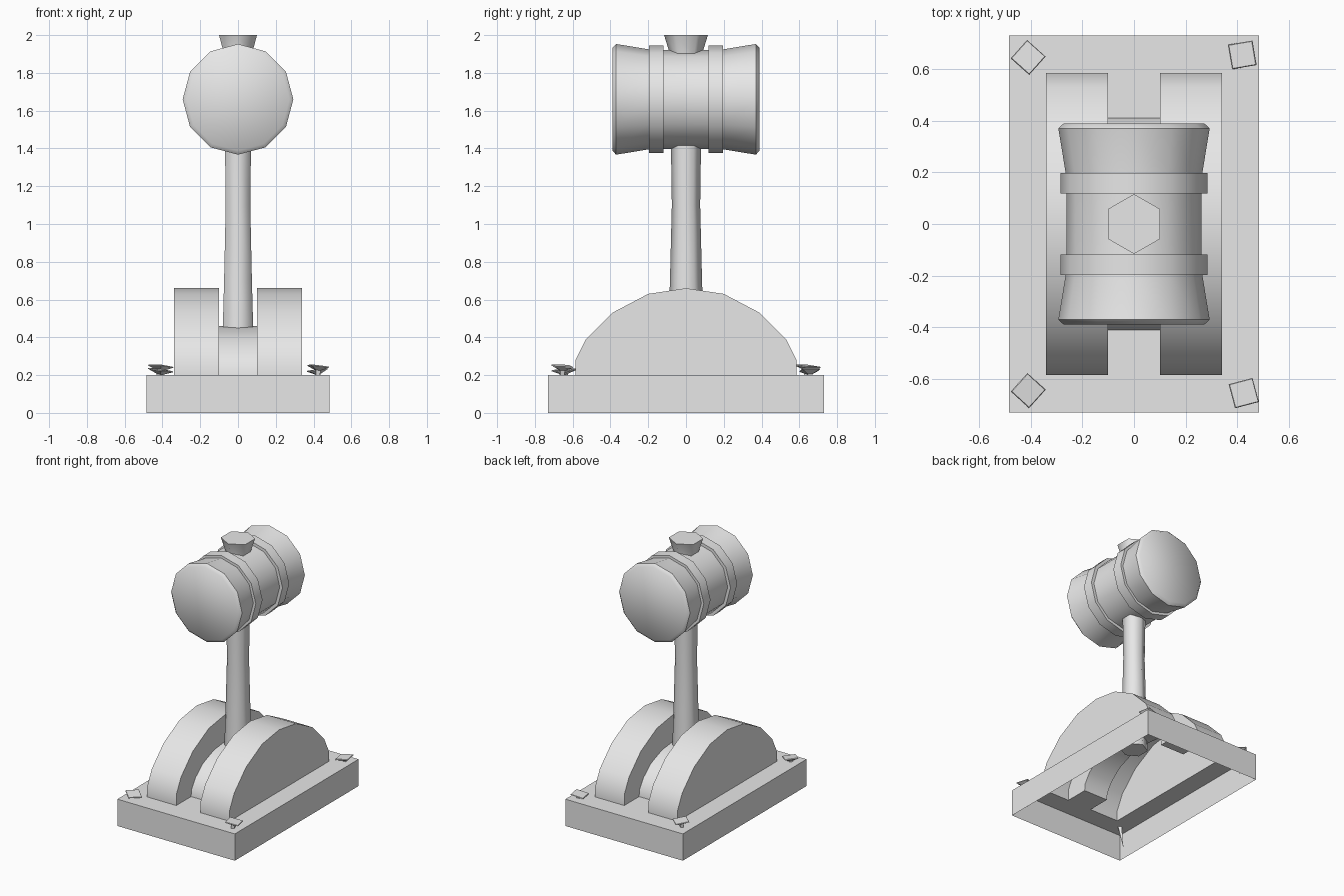
import bpy
import bmesh
from math import pi, radians, sin, cos
from mathutils import Matrix, Euler

old = bpy.data.objects.get("Cube")
if old:
    bpy.data.objects.remove(old, do_unlink=True)

GREY = (0.8, 0.8, 0.8, 1.0)
grey = bpy.data.materials.new("plain_grey")
grey.use_nodes = True
grey.diffuse_color = GREY
grey.node_tree.nodes["Principled BSDF"].inputs["Base Color"].default_value = GREY


def finish(bm, name, angle=None, matrix=None, weld=True):
    """Turn a bmesh into a named object with the grey material."""
    if weld:
        bmesh.ops.remove_doubles(bm, verts=bm.verts, dist=0.0001)
    bmesh.ops.recalc_face_normals(bm, faces=bm.faces)
    mesh = bpy.data.meshes.new(name)
    bm.to_mesh(mesh)
    bm.free()
    mesh.materials.append(grey)
    obj = bpy.data.objects.new(name, mesh)
    bpy.context.collection.objects.link(obj)
    if matrix:
        obj.matrix_world = matrix
    if angle:
        bpy.ops.object.select_all(action="DESELECT")
        obj.select_set(True)
        bpy.context.view_layer.objects.active = obj
        bpy.ops.object.shade_smooth_by_angle(angle=radians(angle))
    return obj


def face(bm, points):
    return bm.faces.new([bm.verts.new(p) for p in points])


def lathe(name, profile, sides, angle, matrix=None):
    """Spin (radius, height) pairs round z, with a corner on +y, and cap both ends."""
    bm = bmesh.new()
    rings = []
    for r, z in profile:
        turns = [2 * pi * i / sides for i in range(sides)]
        rings.append([bm.verts.new((r * sin(a), r * cos(a), z)) for a in turns])
    for low, high in zip(rings, rings[1:]):
        for i in range(sides):
            j = (i + 1) % sides
            bm.faces.new((low[i], low[j], high[j], high[i]))
    bm.faces.new(rings[0])
    bm.faces.new(rings[-1])
    return finish(bm, name, angle, matrix, weld=False)


def mirrored(half):
    """Complete a half arch, given from its foot to its crown."""
    return [(-y, z) for y, z in half] + [(y, z) for y, z in reversed(half[:-1])]


def strip(bm, profile, x0, x1):
    for (ya, za), (yb, zb) in zip(profile, profile[1:]):
        face(bm, [(x0, ya, za), (x1, ya, za), (x1, yb, zb), (x0, yb, zb)])


# Main sizes
BASE_X, BASE_Y, BASE_Z = 0.485, 0.73, 0.2
IN_X, OUT_X = 0.1, 0.34
arch = mirrored([(0.585, BASE_Z), (0.585, 0.28), (0.53, 0.39),
                 (0.39, 0.53), (0.2, 0.63), (0, 0.66)])
hub = mirrored([(0.41, BASE_Z), (0.405, 0.25), (0.36, 0.32),
                (0.27, 0.395), (0.14, 0.445), (0, 0.46)])
ARCH_Y, HUB_Y = arch[-1][0], hub[-1][0]

# Hollow base: four walls and a top plate with an H-shaped opening
bm = bmesh.new()
corners = [(-BASE_X, -BASE_Y), (BASE_X, -BASE_Y), (BASE_X, BASE_Y), (-BASE_X, BASE_Y)]
for a, b in zip(corners, corners[1:] + corners[:1]):
    face(bm, [(*a, 0), (*b, 0), (*b, BASE_Z), (*a, BASE_Z)])
xs = [-BASE_X, -OUT_X, -IN_X, IN_X, OUT_X, BASE_X]
ys = [-BASE_Y, -ARCH_Y, -HUB_Y, HUB_Y, ARCH_Y, BASE_Y]
for x0, x1 in zip(xs, xs[1:]):
    for y0, y1 in zip(ys, ys[1:]):
        cx, cy = abs(x0 + x1) / 2, abs(y0 + y1) / 2
        reach = HUB_Y if cx < IN_X else ARCH_Y if cx < OUT_X else 0
        if cy >= reach:
            face(bm, [(x0, y0, BASE_Z), (x1, y0, BASE_Z), (x1, y1, BASE_Z), (x0, y1, BASE_Z)])
finish(bm, "base")

# Two arched cheeks, open below and towards the hub
for side, label in ((1, "left"), (-1, "right")):
    bm = bmesh.new()
    strip(bm, arch, side * IN_X, side * OUT_X)
    face(bm, [(side * OUT_X, y, z) for y, z in arch])
    face(bm, [(side * IN_X, y, z) for y, z in arch + hub[::-1]])
    finish(bm, label + "_cheek", 50)

# Lower curved hub between the cheeks
bm = bmesh.new()
strip(bm, hub, -IN_X, IN_X)
finish(bm, "hub", 50)

# Six-sided handle running through the head and flaring at the top
lathe("handle", [(0.095, 0.38), (0.085, 0.7), (0.075, 1.1), (0.08, 1.45),
                 (0.085, 1.9), (0.116, 2.0)], 6, 65)

# Twelve-sided hammer head lying along y, with two raised bands
lying = Matrix.Translation((0, 0, 1.66)) @ Matrix.Rotation(pi / 2, 4, "X")
half_head = [(0.272, 0.39), (0.293, 0.37), (0.265, 0.2), (0.262, 0.12)]
lathe("hammer_head", [(r, -y) for r, y in half_head] + half_head[::-1], 12, 50, lying)
for side, label in ((-1, "back"), (1, "front")):
    lathe(label + "_band", [(0.285, side * 0.118), (0.285, side * 0.197)], 12, 50, lying)

# Square-headed nails, each knocked in at a slightly different tilt
nails = [("front_right", -0.41, -0.645, 0.225, (4, 8, 3)),
         ("front_left", 0.425, -0.655, 0.245, (4, 6, 60)),
         ("back_right", -0.41, 0.645, 0.245, (-5, 5, 3)),
         ("back_left", 0.42, 0.655, 0.225, (-6, -6, 55))]
for label, x, y, z, tilt in nails:
    place = Matrix.Translation((x, y, z)) @ Euler([radians(t) for t in tilt]).to_matrix().to_4x4()
    lathe(label + "_nail", [(0.001, -0.18), (0.018, -0.02), (0.068, 0), (0.064, 0.005)],
          4, None, place)
